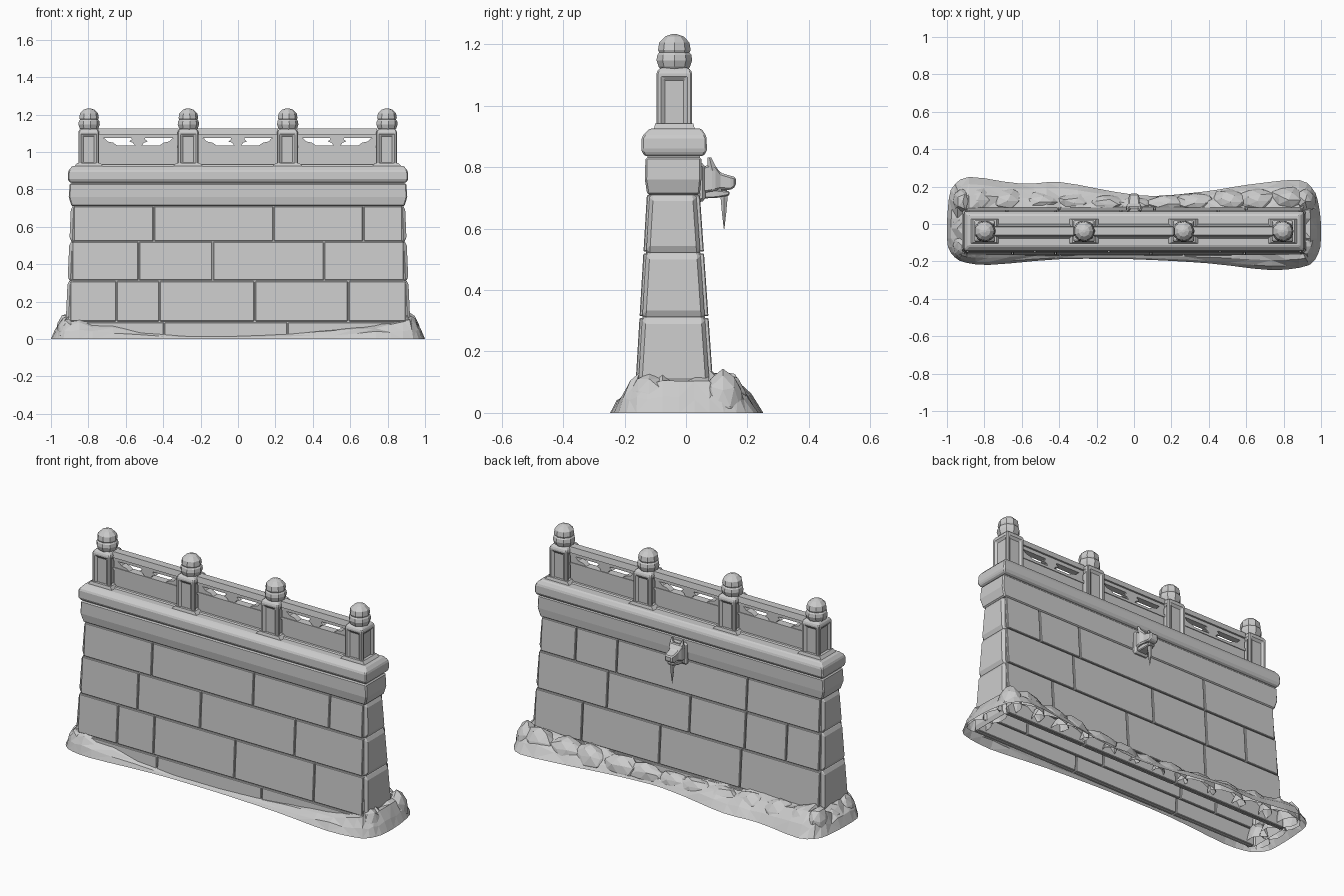
import bpy, bmesh, math, random
from mathutils import Vector

random.seed(4)
default_cube = bpy.data.objects.get("Cube")
if default_cube:
    bpy.data.objects.remove(default_cube, do_unlink=True)

stone = bpy.data.materials.new("grey stone")
stone.use_nodes = True
stone.diffuse_color = (0.6, 0.6, 0.6, 1)
stone.node_tree.nodes["Principled BSDF"].inputs["Base Color"].default_value = stone.diffuse_color


def finish(name, bm, bevel=0):
    """Turn a bmesh into a flat shaded stone object."""
    mesh = bpy.data.meshes.new(name)
    bm.to_mesh(mesh)
    bm.free()
    mesh.materials.append(stone)
    obj = bpy.data.objects.new(name, mesh)
    bpy.context.collection.objects.link(obj)
    if bevel:
        mod = obj.modifiers.new("worn edges", "BEVEL")
        mod.width = bevel
        mod.segments = 1
        mod.limit_method = "ANGLE"
    return obj


def bridge(bm, rings, caps=True):
    """Skin closed rings of points in order."""
    loops = [[bm.verts.new(p) for p in ring] for ring in rings]
    for low, high in zip(loops, loops[1:]):
        for i in range(len(low)):
            j = (i + 1) % len(low)
            bm.faces.new((low[i], low[j], high[j], high[i]))
    if caps:
        bm.faces.new(loops[0])
        bm.faces.new(loops[-1])
        bmesh.ops.recalc_face_normals(bm, faces=bm.faces)


def block(name, rings, bevel=0, along_y=False, panel=0, caps=True):
    """Rectangular loft; each ring is level, x0, x1, then two side limits."""
    bm = bmesh.new()
    points = []
    for level, x0, x1, a, b in rings:
        ring = [(x0, a), (x1, a), (x1, b), (x0, b)]
        points.append([(x, level, s) if along_y else (x, s, level) for x, s in ring])
    bridge(bm, points, caps)
    if panel:
        sides = [f for f in bm.faces if abs(f.normal.z) < 0.1 and f.calc_area() > 0.015]
        bmesh.ops.inset_individual(bm, faces=sides, thickness=panel, depth=0)
        bmesh.ops.inset_individual(bm, faces=sides, thickness=0.004, depth=-0.01)
    return finish(name, bm, bevel)


def plate(name, outline, centre, y0, y1):
    """Extrude an x-z outline through the thickness of the wall."""
    bm = bmesh.new()
    bridge(bm, [[(centre + x, y, z) for x, z in outline] for y in (y0, y1)])
    return finish(name, bm)


# Tapering wall faces
def front_y(z):
    return -0.17 + 0.06 * z


def back_y(z):
    return 0.095 - 0.07 * z


def end_x(z):
    return 0.925 - 0.045 * z


# Masonry courses: bottom, top, front joints, back joints
courses = [
    (0, 0.092, [-0.395, 0.265], [-0.2, 0.4]),
    (0.092, 0.312, [-0.65, -0.42, 0.09, 0.59], [-0.4, 0.11, 0.6]),
    (0.312, 0.522, [-0.53, -0.135, 0.46], [-0.68, -0.42, -0.07, 0.45]),
    (0.522, 0.712, [-0.45, 0.19, 0.67], [-0.42, 0.4, 0.66]),
]
GAP = 0.003
for low, high, front_joints, back_joints in courses:
    # Hollow course with chamfered ends
    block("wall_course", [(z, cut - end_x(z), end_x(z) - cut, front_y(z) + 0.009, back_y(z) - 0.012)
                          for z, cut in ((low, 0.012), (low + 0.01, 0), (high - 0.01, 0), (high, 0.012))],
          0.012, caps=False)
    for side, joints in (("front", front_joints), ("back", back_joints)):
        edge = end_x(high) - 0.012
        stops = [-edge] + joints + [edge]
        for x0, x1 in zip(stops, stops[1:]):
            rings = []
            for z in (low + GAP, high - GAP):
                if side == "front":
                    limits = (front_y(z), front_y(z) + 0.03)
                else:
                    limits = (back_y(z) - 0.03, back_y(z))
                rings.append((z, x0 + GAP, x1 - GAP, *limits))
            block(side + "_stone", rings, 0.003)

# Frieze and coping, slightly flared
block("frieze", [(0.71, -0.89, 0.89, -0.126, 0.045),
                 (0.76, -0.905, 0.905, -0.134, 0.05),
                 (0.832, -0.9, 0.9, -0.132, 0.05)], 0.006)
block("coping_joint", [(0.82, -0.89, 0.89, -0.125, 0.045),
                       (0.85, -0.89, 0.89, -0.125, 0.045)])
block("coping", [(0.836, -0.9, 0.9, -0.136, 0.058),
                 (0.855, -0.91, 0.91, -0.145, 0.068),
                 (0.9, -0.908, 0.908, -0.144, 0.067),
                 (0.926, -0.885, 0.885, -0.118, 0.05)], 0.006)

# Balustrade posts with sunk panels, feet and carved finials
MID = -0.038
post_x = [-0.798, -0.267, 0.264, 0.795]
finial_profile = [(0.04, 1.112), (0.052, 1.127), (0.059, 1.148), (0.056, 1.166), (0.05, 1.173),
                  (0.054, 1.182), (0.05, 1.206), (0.03, 1.226), (0.008, 1.233)]
for x in post_x:
    block("post", [(0.915, x - 0.056, x + 0.056, MID - 0.058, MID + 0.058),
                   (1.11, x - 0.056, x + 0.056, MID - 0.058, MID + 0.058),
                   (1.124, x - 0.044, x + 0.044, MID - 0.046, MID + 0.046)], 0.006, panel=0.028)
    reach = min(0.095, 0.885 - abs(x))
    block("post_foot", [(0.91, x - reach, x + reach, MID - 0.07, MID + 0.07),
                        (0.942, x - 0.062, x + 0.062, MID - 0.062, MID + 0.062)])
    bm = bmesh.new()
    bridge(bm, [[(x + r * math.cos(k * math.tau / 9), MID + r * math.sin(k * math.tau / 9), z)
                 for k in range(9)] for r, z in finial_profile])
    finish("finial", bm)

# Railing bays: solid panel, corner brackets, cloud carving and handrail
half_panel = [(0.212, 0.915), (0.212, 1.08), (0.18, 1.072), (0.165, 1.056), (0.135, 1.05),
              (0.115, 1.036)]
half_cloud = [(0.04, 1.085), (0.035, 1.068), (0.05, 1.056), (0.03, 1.05), (0.018, 1.034)]


def mirrored(half):
    return half + [(-x, z) for x, z in reversed(half)]


for left, right in zip(post_x, post_x[1:]):
    c = (left + right) / 2
    plate("railing_panel", mirrored(half_panel), c, MID - 0.018, MID + 0.018)
    plate("cloud_carving", mirrored(half_cloud), c, MID - 0.018, MID + 0.018)
    for name, low, high, deep, top in (("railing_sill", 0.915, 0.932, 0.05, 0.032),
                                       ("panel_rail", 1.022, 1.036, 0.022, 0.022),
                                       ("under_rail", 1.074, 1.1, 0.018, 0.018),
                                       ("handrail", 1.094, 1.126, 0.028, 0.022)):
        block(name, [(low, c - 0.215, c + 0.215, MID - deep, MID + deep),
                     (high, c - 0.215, c + 0.215, MID - top, MID + top)])

# Beast-head water spout on the back
block("spout_plate", [(0.035, -0.048, 0.048, 0.685, 0.815),
                      (0.064, -0.044, 0.044, 0.69, 0.81)], 0.01, along_y=True)
block("spout_head", [(0.05, -0.036, 0.036, 0.715, 0.8),
                     (0.09, -0.042, 0.042, 0.722, 0.812),
                     (0.112, -0.03, 0.03, 0.728, 0.782),
                     (0.145, -0.028, 0.028, 0.725, 0.772),
                     (0.162, -0.023, 0.023, 0.738, 0.768)], 0.006, along_y=True)
block("spout_jaw", [(0.05, -0.028, 0.028, 0.698, 0.73),
                    (0.1, -0.026, 0.026, 0.7, 0.726),
                    (0.142, -0.018, 0.018, 0.708, 0.722)], 0.004, along_y=True)


def tapered_rod(name, stops, sides):
    """Round loft through centre and radius stops."""
    bm = bmesh.new()
    bridge(bm, [[(x + r * math.cos(k * math.tau / sides), y + r * math.sin(k * math.tau / sides), z)
                 for k in range(sides)] for x, y, z, r in stops])
    finish(name, bm)


for side in (-1, 1):
    tapered_rod("spout_ear", [(side * 0.028, 0.086, 0.79, 0.018), (side * 0.034, 0.076, 0.832, 0.006)], 5)
tapered_rod("water_drip", [(0, 0.124, z, r) for z, r in
                           ((0.74, 0.01), (0.7, 0.013), (0.65, 0.008), (0.598, 0.001))], 6)

# Rocky footing: outline on the ground with the height reached at the wall
footing = [(-1, -0.13, 0.12), (-0.94, -0.2, 0.13), (-0.8, -0.224, 0.1), (-0.4, -0.185, 0.03),
           (0, -0.187, 0.018), (0.4, -0.208, 0.045), (0.75, -0.253, 0.09), (0.95, -0.225, 0.13),
           (1, -0.13, 0.13), (1, 0.03, 0.12), (0.975, 0.17, 0.13), (0.9, 0.245, 0.14),
           (0.6, 0.21, 0.11), (0.4, 0.175, 0.09), (0.1, 0.145, 0.07), (-0.1, 0.17, 0.08),
           (-0.4, 0.23, 0.1), (-0.6, 0.21, 0.11), (-0.9, 0.262, 0.14), (-0.985, 0.19, 0.13),
           (-1, 0.03, 0.12)]
outline = []
for here, after in zip(footing, footing[1:] + footing[:1]):
    outline += [Vector(here).lerp(Vector(after), t) for t in (0, 0.33, 0.67)]
count = len(outline)
outline = [p * 0.5 + (outline[i - 1] + outline[(i + 1) % count]) * 0.25 for i, p in enumerate(outline)]
rings = [[] for _ in range(4)]
for p in outline:
    wall = Vector((max(-0.9, min(0.9, p.x)), max(-0.15, min(0.075, p.y)), 0))
    for ring, t, rise in zip(rings, (0, 0.22, 0.55, 1), (0, 0.42, 0.78, 1)):
        spot = Vector((p.x, p.y, 0)).lerp(wall, t)
        spot.z = p.z * rise * (random.uniform(0.75, 1.1) if t else 1)
        ring.append(spot)
bm = bmesh.new()
bridge(bm, rings, caps=False)
bmesh.ops.triangulate(bm, faces=bm.faces)
finish("rock_footing", bm)


# Faceted boulders, open underneath, along the back and around both ends
def boulder(x, y, size):
    bm = bmesh.new()
    bmesh.ops.create_icosphere(bm, subdivisions=2, radius=1)
    for v in bm.verts:
        v.co *= random.uniform(0.9, 1.05)
        v.co = (x + v.co.x * size[0], y + v.co.y * size[1], 0.02 + v.co.z * size[2])
    bmesh.ops.bisect_plane(bm, geom=bm.verts[:] + bm.edges[:] + bm.faces[:], plane_co=(0, 0, 0.015),
                           plane_no=(0, 0, -1), clear_outer=True)
    finish("boulder", bm)


for i in range(11):
    x = -0.83 + i * 0.166 + random.uniform(-0.02, 0.02)
    bulk = abs(x)
    boulder(x, 0.1 + 0.035 * bulk, (0.12, 0.045 + 0.04 * bulk, 0.06 + 0.055 * bulk))
for side in (-1, 1):
    for y, height in ((-0.12, 0.105), (0, 0.085), (0.12, 0.12)):
        boulder(side * 0.915, y, (0.06, 0.075, height))
